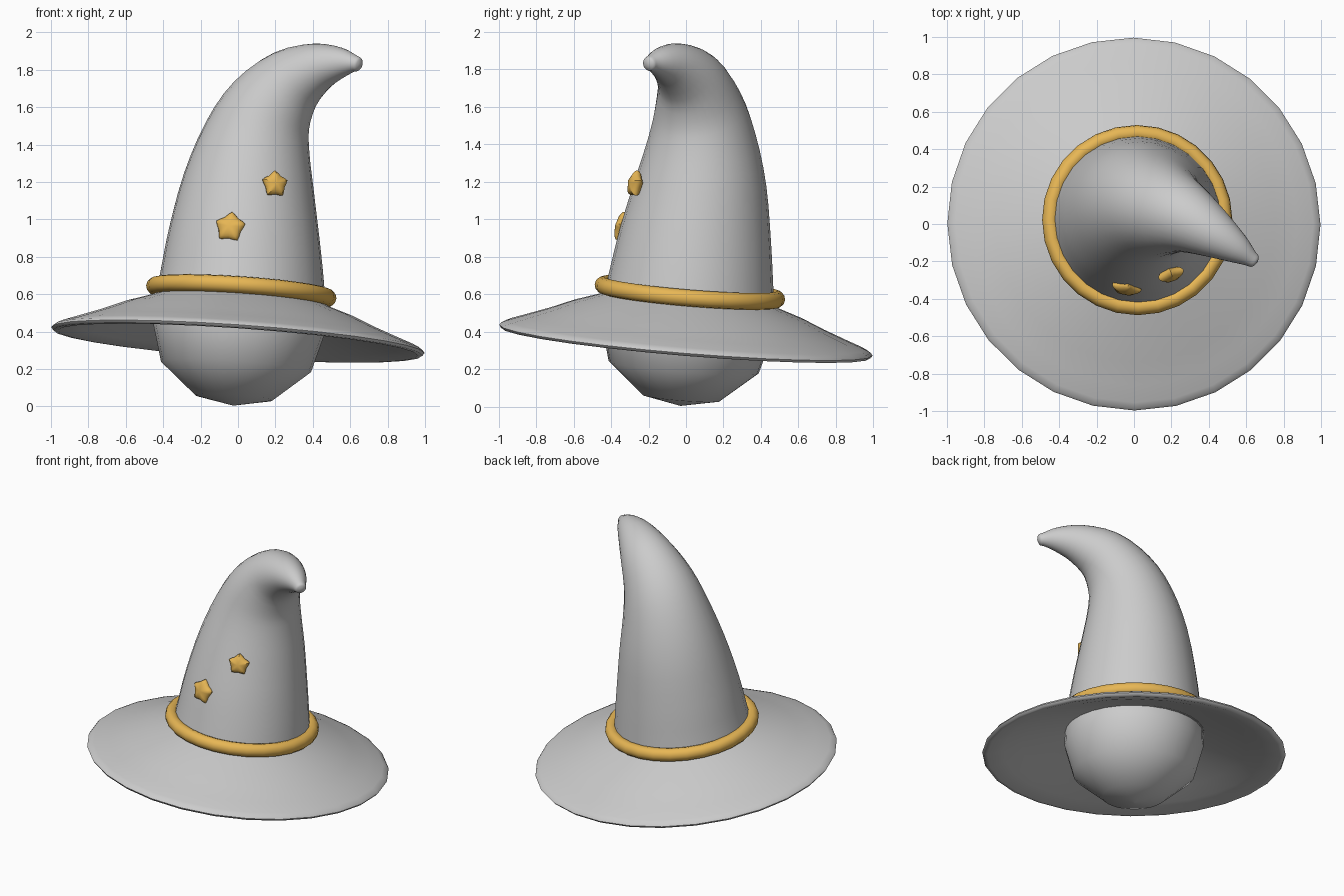
import bpy, bmesh, math
from mathutils import Vector, Matrix

if "Cube" in bpy.data.objects:
    bpy.data.objects.remove(bpy.data.objects["Cube"])

SIDES = 28
gold = bpy.data.materials.new("gold")
gold.diffuse_color = (0.8, 0.47, 0.09, 1)
gold.use_nodes = True
gold.node_tree.nodes["Principled BSDF"].inputs["Base Color"].default_value = gold.diffuse_color

# The whole hat leans a little to the right and to the back
axis = Vector((0.07, 0.083, 1)).normalized()
LEAN = Matrix.Translation((0, 0, 0.36)) @ Vector((0, 0, 1)).rotation_difference(axis).to_matrix().to_4x4()


def finish(name, bm, matrix=None, material=None, angle=60):
    if matrix:
        bm.transform(matrix)
    bmesh.ops.recalc_face_normals(bm, faces=bm.faces)
    mesh = bpy.data.meshes.new(name)
    bm.to_mesh(mesh)
    bm.free()
    obj = bpy.data.objects.new(name, mesh)
    bpy.context.collection.objects.link(obj)
    if material:
        mesh.materials.append(material)
    bpy.ops.object.select_all(action='DESELECT')
    obj.select_set(True)
    bpy.context.view_layer.objects.active = obj
    bpy.ops.object.shade_smooth_by_angle(angle=math.radians(angle))
    return obj


def skin(rings, closed=False, caps=True):
    """Bridge a list of point rings with quads."""
    bm = bmesh.new()
    vs = [[bm.verts.new(p) for p in ring] for ring in rings]
    n = len(vs[0])
    pairs = list(zip(vs, vs[1:])) + ([(vs[-1], vs[0])] if closed else [])
    for a, b in pairs:
        for i in range(n):
            j = (i + 1) % n
            bm.faces.new((a[i], a[j], b[j], b[i]))
    if caps and not closed:
        bm.faces.new(vs[0])
        bm.faces.new(vs[-1])
    return bm


def circle(r, z=0, n=SIDES):
    return [Vector((r * math.cos(2 * math.pi * i / n), r * math.sin(2 * math.pi * i / n), z))
            for i in range(n)]


def lathe(profile, closed=False):
    bm = skin([circle(max(r, 0.0005), z) for r, z in profile], closed)
    return bm


# Brim: thin dome with a rounded rim
brim = [(0.40, 0.235), (0.50, 0.195), (0.62, 0.155), (0.75, 0.10), (0.87, 0.055), (0.96, 0.022),
        (0.99, 0.008), (1.0, -0.006), (0.99, -0.02), (0.965, -0.022), (0.86, 0.008),
        (0.74, 0.05), (0.6, 0.10), (0.40, 0.16)]
finish("brim", lathe(brim, True), LEAN)

# Head filling below the brim
head = [(0, -0.358), (0.207, -0.316), (0.402, -0.15), (0.458, 0.05), (0.455, 0.15),
        (0.39, 0.33), (0.2, 0.47), (0, 0.51)]
finish("head", lathe(head), LEAN)

# Band around the foot of the cone
band = [(0.467 + 0.043 * math.cos(a), 0.253 + 0.045 * math.sin(a))
        for a in [2 * math.pi * k / 12 for k in range(12)]]
finish("band", lathe(band, True), LEAN, gold)

# Bent cone: centre x, y, z and radius along a curved path
path = [(0.01, 0.012, 0.50, 0.465), (0.022, 0.03, 0.70, 0.437), (0.033, 0.052, 0.92, 0.404),
        (0.058, 0.08, 1.20, 0.35), (0.105, 0.085, 1.44, 0.288), (0.18, 0.065, 1.61, 0.237),
        (0.30, 0.02, 1.745, 0.182), (0.44, -0.062, 1.818, 0.127), (0.55, -0.132, 1.837, 0.082),
        (0.62, -0.182, 1.834, 0.046), (0.645, -0.199, 1.828, 0.036), (0.655, -0.206, 1.825, 0.012)]
pts = [Vector(p) for p in path]
ext = [2 * pts[0] - pts[1]] + pts + [2 * pts[-1] - pts[-2]]
fine = []
for a, b, c, d in zip(ext, ext[1:], ext[2:], ext[3:]):
    for k in range(3):
        t = k / 3
        fine.append(0.5 * (2 * b + (c - a) * t + (2 * a - 5 * b + 4 * c - d) * t * t
                           + (3 * b - a - 3 * c + d) * t ** 3))
fine.append(pts[-1])
rings = []
frame = Matrix.Identity(3)
for i, p in enumerate(fine):
    direction = (fine[min(i + 2, len(fine) - 1)] - fine[max(i - 2, 0)]).to_3d().normalized()
    frame = (frame @ Vector((0, 0, 1))).rotation_difference(direction).to_matrix() @ frame
    rings.append([p.to_3d() + frame @ q for q in circle(p.w)])
finish("cone", skin(rings), None, None, 80)


# Puffy stars on the front of the cone
def star(name, centre, normal, spin, size):
    outline = []
    for i in range(10):
        r = size * (1.12 if i % 2 == 0 else 0.56)
        a = math.pi / 2 + spin + i * math.pi / 5
        outline.append(Vector((r * math.cos(a), r * math.sin(a), 0)))
    layers = [[Vector((p.x * s, p.y * s, z)) for p in outline]
              for s, z in [(0.1, -0.034), (0.6, -0.03), (1, -0.012), (1, 0.012), (0.6, 0.03), (0.1, 0.034)]]
    n = Vector(normal).normalized()
    x = Vector((0, 0, 1)).cross(n).normalized()
    rot = Matrix((x, n.cross(x), n)).transposed().to_4x4()
    obj = finish(name, skin(layers), Matrix.Translation(centre) @ rot, gold, 80)
    sub = obj.modifiers.new("round", 'SUBSURF')
    sub.levels = sub.render_levels = 1


star("star_low", (-0.042, -0.343, 0.958), (-0.18, -1, 0.22), -0.1, 0.095)
star("star_high", (0.198, -0.272, 1.188), (0.36, -1, 0.2), -0.05, 0.084)
